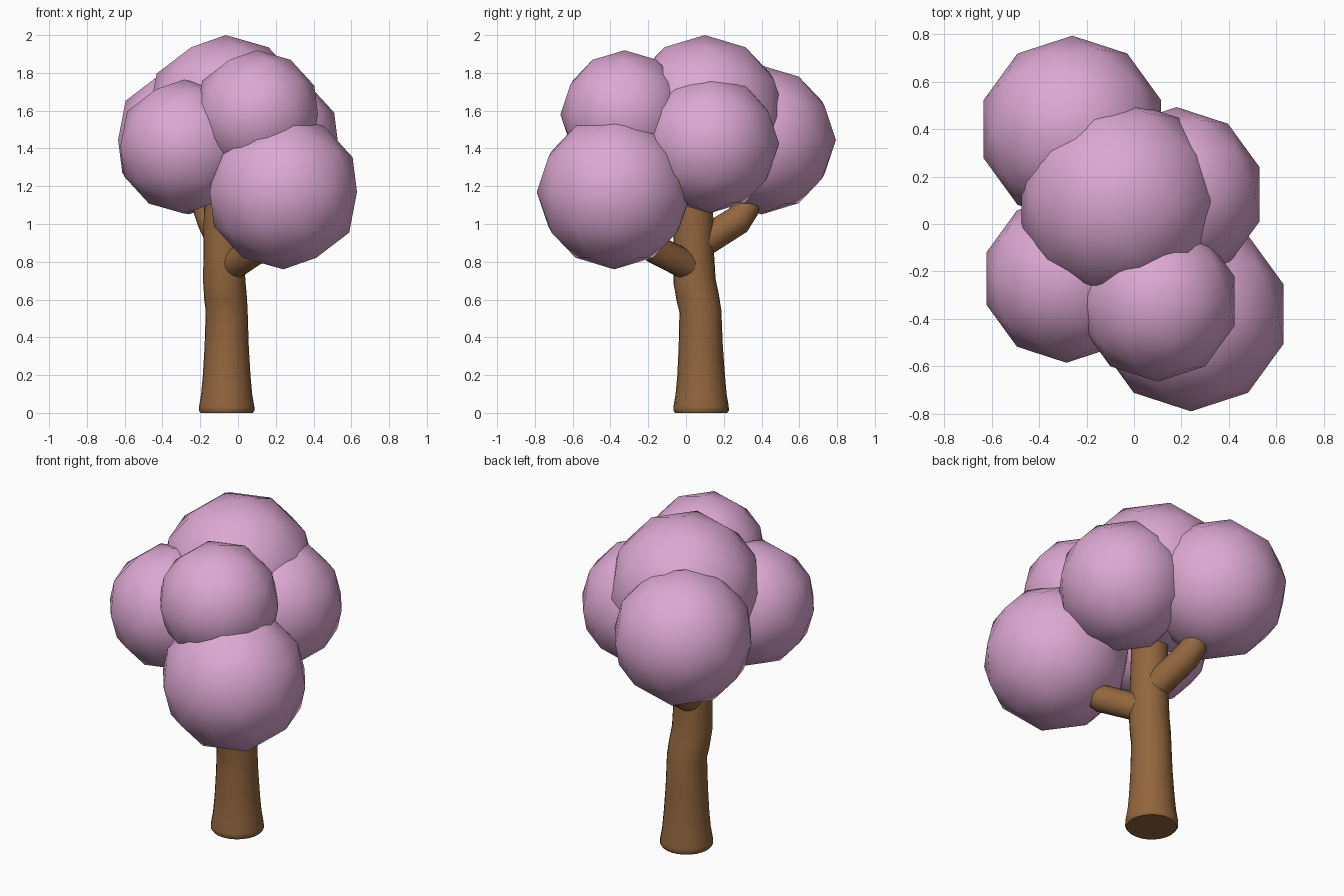
import bpy, bmesh, math
from mathutils import Vector

if "Cube" in bpy.data.objects:
    bpy.data.objects.remove(bpy.data.objects["Cube"])


def material(name, color):
    m = bpy.data.materials.new(name)
    m.diffuse_color = (*color, 1)
    m.use_nodes = True
    m.node_tree.nodes["Principled BSDF"].inputs["Base Color"].default_value = m.diffuse_color
    return m


PINK = material("blossom pink", (0.72, 0.39, 0.645))
BROWN = material("bark brown", (0.29, 0.132, 0.048))


def finish(bm, name, mat):
    mesh = bpy.data.meshes.new(name)
    bm.to_mesh(mesh)
    bm.free()
    mesh.materials.append(mat)
    ob = bpy.data.objects.new(name, mesh)
    bpy.context.collection.objects.link(ob)
    return ob


def smooth(ob, angle):
    bpy.ops.object.select_all(action='DESELECT')
    ob.select_set(True)
    bpy.context.view_layer.objects.active = ob
    bpy.ops.object.shade_smooth_by_angle(angle=math.radians(angle))


def tube(name, path, sides=24):
    """Closed round tube through (x, y, z, radius) points."""
    bm = bmesh.new()
    pts = [Vector(p[:3]) for p in path]
    rings = []
    for i, p in enumerate(pts):
        tangent = (pts[min(i + 1, len(pts) - 1)] - pts[max(i - 1, 0)]).normalized()
        if i == 0 and name == "trunk":
            tangent = Vector((0, 0, 1))
        side = Vector((0, 1, 0)).cross(tangent).normalized()
        up = tangent.cross(side)
        ring = []
        for k in range(sides):
            a = 2 * math.pi * k / sides
            ring.append(bm.verts.new(p + path[i][3] * (side * math.cos(a) + up * math.sin(a))))
        rings.append(ring)
    for a, b in zip(rings, rings[1:]):
        for k in range(sides):
            n = (k + 1) % sides
            bm.faces.new((a[k], a[n], b[n], b[k]))
    bm.faces.new(rings[0][::-1])
    bm.faces.new(rings[-1])
    bmesh.ops.recalc_face_normals(bm, faces=bm.faces)
    smooth(finish(bm, name, BROWN), 40)


# Trunk, flared at the foot and kinked halfway up
tube("trunk", [
    (-0.06, 0.08, 0.0, 0.138), (-0.06, 0.08, 0.012, 0.147), (-0.06, 0.08, 0.035, 0.146),
    (-0.06, 0.08, 0.10, 0.135), (-0.06, 0.08, 0.20, 0.126), (-0.06, 0.078, 0.35, 0.117),
    (-0.06, 0.076, 0.54, 0.111), (-0.066, 0.062, 0.61, 0.113), (-0.073, 0.045, 0.70, 0.112),
    (-0.075, 0.04, 0.85, 0.108), (-0.077, 0.04, 1.05, 0.104), (-0.075, 0.05, 1.30, 0.10)])

# Branches reaching into the blossom clumps
tube("front_branch", [
    (-0.04, 0.02, 0.775, 0.078), (0.10, -0.16, 0.865, 0.077),
    (0.17, -0.26, 0.98, 0.072), (0.22, -0.34, 1.15, 0.06)])
tube("back_branch", [
    (-0.075, 0.06, 0.885, 0.08), (-0.14, 0.275, 1.02, 0.078),
    (-0.165, 0.315, 1.08, 0.073), (-0.22, 0.35, 1.25, 0.06)])

# Blossom clumps
CLUMPS = {
    "clump_top": (-0.065, 0.10, 1.57, 0.43),
    "clump_front_low": (0.24, -0.38, 1.17, 0.41),
    "clump_front_high": (0.10, -0.325, 1.58, 0.34),
    "clump_left": (-0.285, -0.23, 1.41, 0.355),
    "clump_back": (-0.26, 0.40, 1.445, 0.394),
    "clump_right": (0.18, 0.125, 1.425, 0.368),
}
for name, (x, y, z, r) in CLUMPS.items():
    bm = bmesh.new()
    bmesh.ops.create_icosphere(bm, subdivisions=2, radius=r)
    ob = finish(bm, name, PINK)
    ob.location = (x, y, z)
    smooth(ob, 60)
